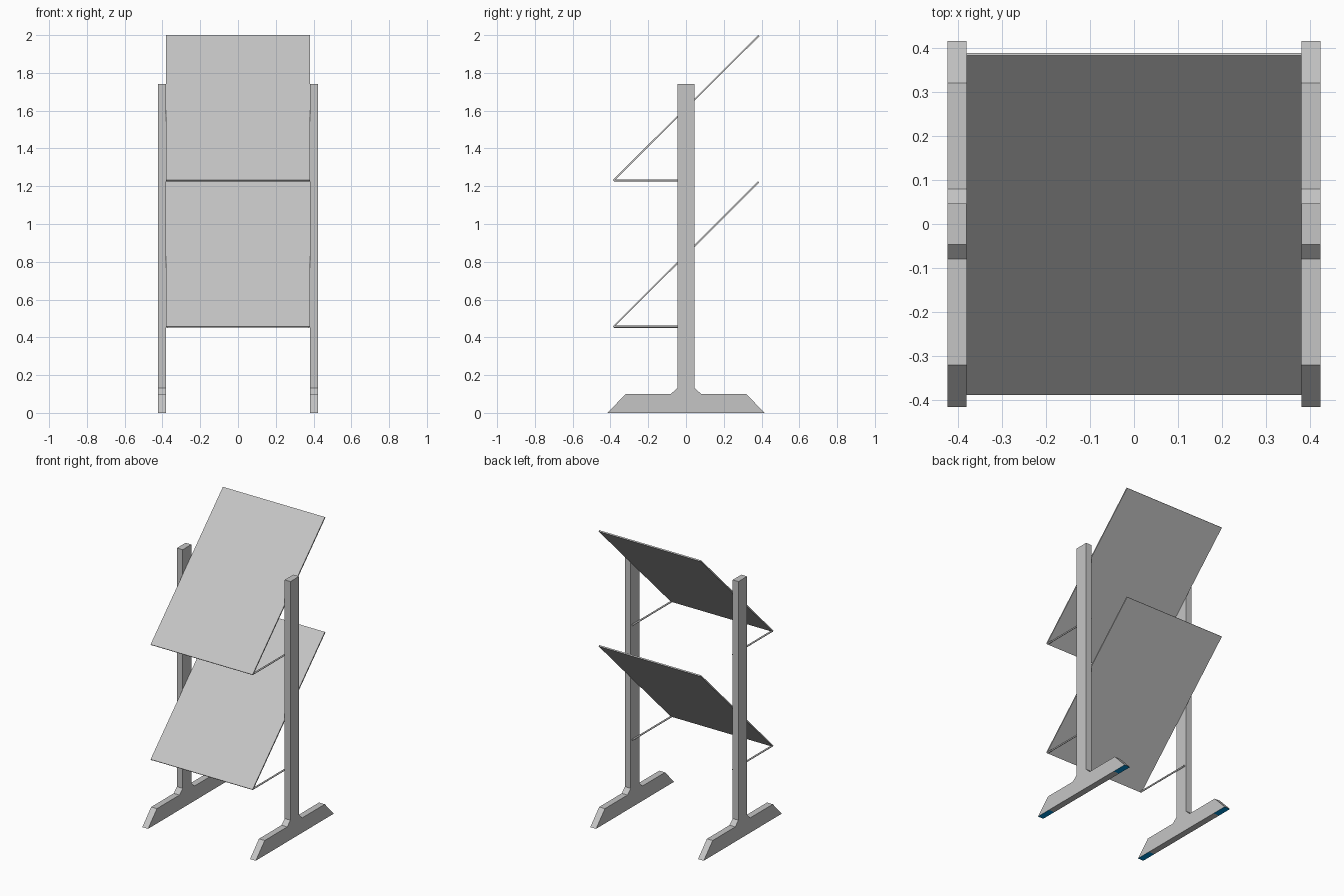
import bpy, bmesh, math
from mathutils import Matrix

if "Cube" in bpy.data.objects:
    bpy.data.objects.remove(bpy.data.objects["Cube"])


def material(name, rgb):
    m = bpy.data.materials.new(name)
    m.diffuse_color = (*rgb, 1)
    m.use_nodes = True
    m.node_tree.nodes["Principled BSDF"].inputs["Base Color"].default_value = m.diffuse_color
    return m


GREY = material("light_grey", (0.56, 0.56, 0.56))
BLUE = material("blue_pad", (0.0, 0.30, 0.72))


def finish(name, bm, mats):
    bmesh.ops.recalc_face_normals(bm, faces=bm.faces)
    mesh = bpy.data.meshes.new(name)
    bm.to_mesh(mesh)
    bm.free()
    for m in mats:
        mesh.materials.append(m)
    ob = bpy.data.objects.new(name, mesh)
    bpy.context.collection.objects.link(ob)
    return ob


def extrude_profile(name, points, x0, x1, mats):
    """Extrude a (y, z) outline along x."""
    bm = bmesh.new()
    face = bm.faces.new([bm.verts.new((x0, y, z)) for y, z in points])
    out = bmesh.ops.extrude_face_region(bm, geom=[face])
    moved = [v for v in out["geom"] if isinstance(v, bmesh.types.BMVert)]
    bmesh.ops.translate(bm, verts=moved, vec=(x1 - x0, 0, 0))
    # Undersides of the foot ends become coloured pads
    if len(mats) > 1:
        bmesh.ops.recalc_face_normals(bm, faces=bm.faces)
        for f in bm.faces:
            c = f.calc_center_median()
            if f.normal.z < -0.9 and abs(c.y) > 0.3:
                f.material_index = 1
    return finish(name, bm, mats)


def rod(name, x, z, y0, y1, radius):
    bm = bmesh.new()
    bmesh.ops.create_cone(bm, cap_ends=True, segments=12, radius1=radius,
                          radius2=radius, depth=y1 - y0,
                          matrix=Matrix.Translation((x, (y0 + y1) / 2, z))
                          @ Matrix.Rotation(math.pi / 2, 4, 'X'))
    ob = finish(name, bm, [GREY])
    ob.data.shade_smooth()
    ob.data.set_sharp_from_angle(angle=math.radians(40))


# Upright posts with splayed feet, one outline each
half = [(0.31, 0), (0.415, 0), (0.32, 0.10), (0.08, 0.10),
        (0.046, 0.132), (0.046, 1.74)]
outline = half + [(-y, z) for y, z in reversed(half)]
for side, x0, x1 in (("left", -0.423, -0.38), ("right", 0.38, 0.423)):
    extrude_profile(side + "_stand", outline, x0, x1, [GREY, BLUE])

# Sloping panels and the rods that brace their front edges
for level, z in (("lower", 0.452), ("upper", 1.226)):
    panel = [(-0.382, z), (0.388, z + 0.768), (0.382, z + 0.774),
             (-0.388, z + 0.006)]
    extrude_profile(level + "_panel", panel, -0.38, 0.38, [GREY])
    for side, s in (("left", -1), ("right", 1)):
        rod(f"{level}_{side}_rod", s * 0.374, z + 0.004, -0.382, 0.035, 0.0055)
